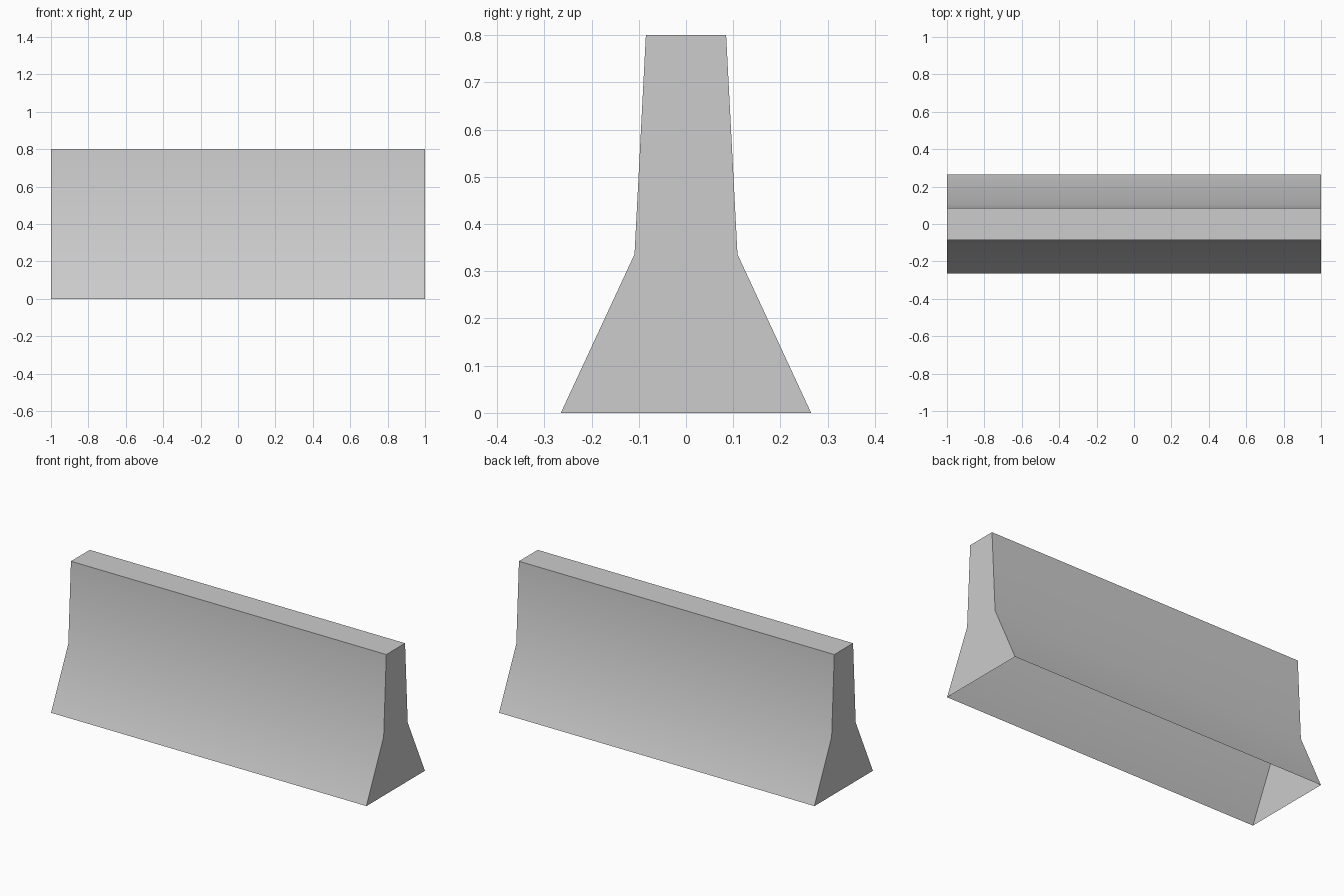
import bpy
import bmesh

cube = bpy.data.objects.get("Cube")
if cube:
    bpy.data.objects.remove(cube, do_unlink=True)

# Concrete material
concrete = bpy.data.materials.new("concrete_grey")
concrete.use_nodes = True
grey = (0.604, 0.604, 0.604, 1.0)
concrete.diffuse_color = grey
bsdf = concrete.node_tree.nodes["Principled BSDF"]
bsdf.inputs["Base Color"].default_value = grey
bsdf.inputs["Roughness"].default_value = 0.9

# Half profile from the foot to the top, as (half depth, height)
half = [(0.265, 0.0), (0.109, 0.336), (0.085, 0.8)]
profile = [(-y, z) for y, z in half] + [(y, z) for y, z in reversed(half)]

# Barrier shell, closed at both ends and open underneath
bm = bmesh.new()
left, right = ([bm.verts.new((x, y, z)) for y, z in profile] for x in (1, -1))
bm.faces.new(left)
bm.faces.new(right)
for i in range(len(profile) - 1):
    bm.faces.new((left[i], left[i + 1], right[i + 1], right[i]))
bmesh.ops.recalc_face_normals(bm, faces=bm.faces)
# Make sure the top faces upwards
bm.normal_update()
if max(bm.faces, key=lambda f: f.calc_center_median().z).normal.z < 0:
    bmesh.ops.reverse_faces(bm, faces=bm.faces)

mesh = bpy.data.meshes.new("road_barrier")
bm.to_mesh(mesh)
bm.free()
mesh.materials.append(concrete)
barrier = bpy.data.objects.new("road_barrier", mesh)
bpy.context.collection.objects.link(barrier)

# Smooth the bend in the sides, keep the corners sharp
bpy.ops.object.select_all(action="DESELECT")
barrier.select_set(True)
bpy.context.view_layer.objects.active = barrier
bpy.ops.object.shade_smooth_by_angle()
